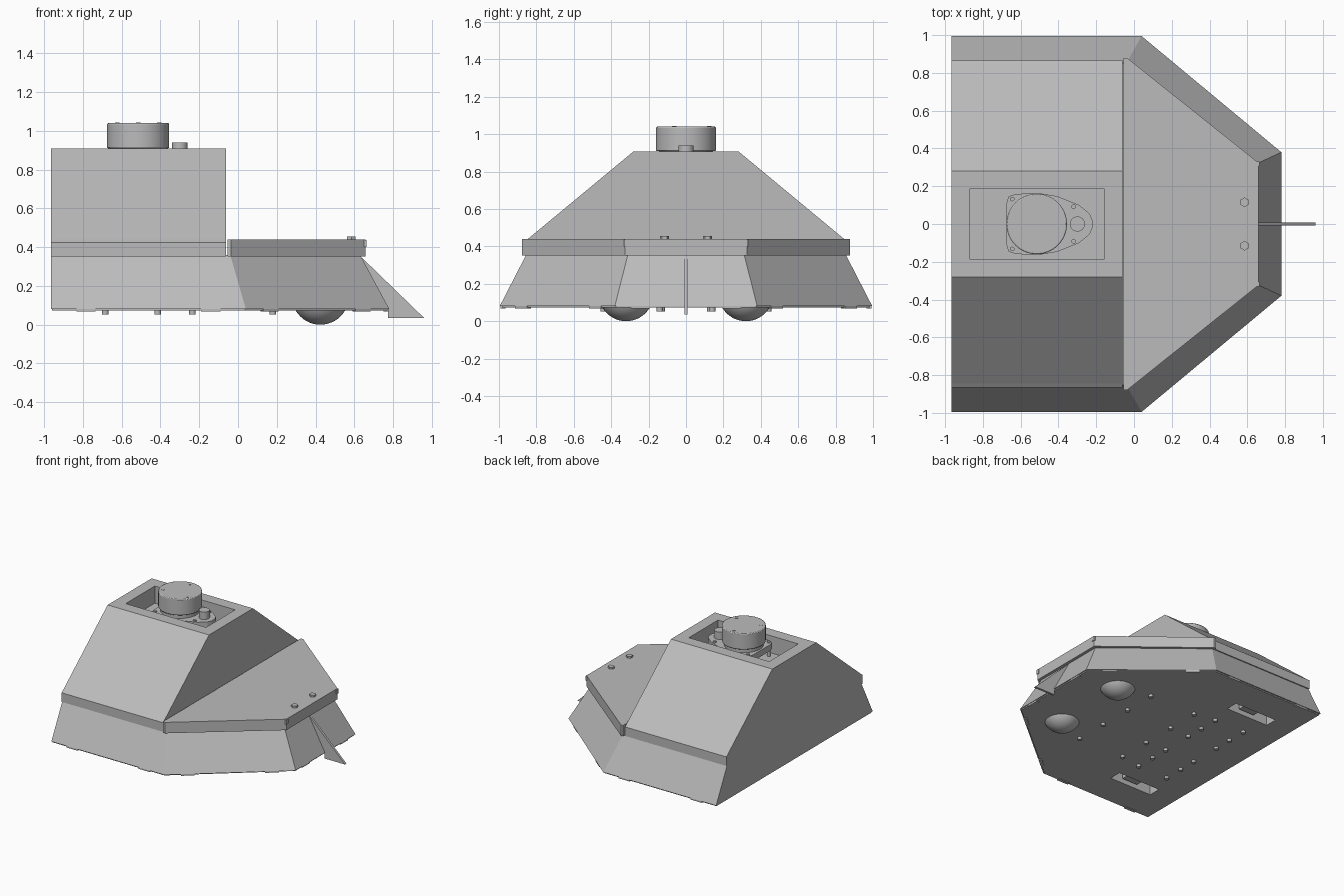
import bpy, bmesh, math
from mathutils import Vector

cube = bpy.data.objects.get("Cube")
if cube:
    bpy.data.objects.remove(cube)

GREY = bpy.data.materials.new("plain grey")
GREY.use_nodes = True
GREY.diffuse_color = (0.5, 0.5, 0.5, 1)
GREY.node_tree.nodes["Principled BSDF"].inputs["Base Color"].default_value = (0.5, 0.5, 0.5, 1)


def finish(name, bm):
    bmesh.ops.recalc_face_normals(bm, faces=bm.faces)
    mesh = bpy.data.meshes.new(name)
    bm.to_mesh(mesh)
    bm.free()
    mesh.materials.append(GREY)
    obj = bpy.data.objects.new(name, mesh)
    bpy.context.collection.objects.link(obj)
    return obj


def loft(name, low, high):
    """Solid between two matching rings of 3D points."""
    bm = bmesh.new()
    a = [bm.verts.new(p) for p in low]
    b = [bm.verts.new(p) for p in high]
    bm.faces.new(a)
    bm.faces.new(b)
    for i in range(len(a)):
        j = (i + 1) % len(a)
        bm.faces.new((a[i], a[j], b[j], b[i]))
    return finish(name, bm)


def ring(half, z):
    """Mirror a half outline across the centre line at height z."""
    return [(x, y, z) for x, y in half] + [(x, -y, z) for x, y in reversed(half)]


def slab(name, half, z0, z1):
    return loft(name, ring(half, z0), ring(half, z1))


def box(name, x0, x1, y0, y1, z0, z1):
    outline = [(x0, y0), (x1, y0), (x1, y1), (x0, y1)]
    return loft(name, [(x, y, z0) for x, y in outline], [(x, y, z1) for x, y in outline])


def smooth(obj):
    bpy.ops.object.select_all(action='DESELECT')
    obj.select_set(True)
    bpy.context.view_layer.objects.active = obj
    bpy.ops.object.shade_smooth_by_angle(angle=math.radians(35))


def cylinder(name, x, y, r, z0, z1, sides=16, bevel=0):
    bpy.ops.mesh.primitive_cylinder_add(vertices=sides, radius=r, depth=z1 - z0,
                                        location=(x, y, (z0 + z1) / 2))
    obj = bpy.context.object
    obj.name = name
    obj.data.materials.append(GREY)
    if bevel:
        mod = obj.modifiers.new("soft rim", 'BEVEL')
        mod.width, mod.segments = bevel, 2
    if sides > 8:
        smooth(obj)
    return obj


def cut(obj, cutter):
    mod = obj.modifiers.new("cut", 'BOOLEAN')
    mod.operation, mod.object, mod.solver = 'DIFFERENCE', cutter, 'EXACT'
    bpy.ops.object.select_all(action='DESELECT')
    obj.select_set(True)
    bpy.context.view_layer.objects.active = obj
    bpy.ops.object.modifier_apply(modifier=mod.name)
    bpy.data.objects.remove(cutter)


# Base plate and sloped skirt
base_half = [(-0.965, 0.995), (0.04, 0.995), (0.78, 0.38)]
top_half = [(-0.965, 0.852), (-0.04, 0.852), (0.63, 0.31)]
base = slab("base_plate", [(-0.96, 0.985), (0.036, 0.985), (0.772, 0.375)], 0.073, 0.09)
skirt = loft("skirt", ring(base_half, 0.082), ring(top_half, 0.36))

# Wheel slots through the underside, with a drive block in each
for side in (-1, 1):
    y = 0.67 * side
    for part in (base, skirt):
        cut(part, box("slot_cutter", -0.76, -0.38, y - 0.05, y + 0.05, 0.03, 0.17))
    box("drive_block", -0.62, -0.48, y - 0.035, y + 0.035, 0.1, 0.18)

# Rear cover: vertical band, then a hip up to the flat top
profile = [(-0.865, 0.352), (0.865, 0.352), (0.865, 0.425), (0.845, 0.44),
           (0.28, 0.908), (-0.28, 0.908), (-0.845, 0.44), (-0.865, 0.425)]
cover = loft("rear_cover", [(-0.965, y, z) for y, z in profile],
             [(-0.062, y, z) for y, z in profile])
cut(cover, box("well_cutter", -0.87, -0.155, -0.185, 0.185, 0.77, 1.0))

# Front lid
slab("front_lid", [(-0.055, 0.878), (-0.035, 0.878), (0.658, 0.325)], 0.352, 0.44)
for side in (-1, 1):
    cylinder("lid_bolt", 0.585, 0.115 * side, 0.025, 0.43, 0.455, 6)
    box("lid_corner_tab", 0.635, 0.664, 0.32 * side - 0.012, 0.32 * side + 0.012, 0.40, 0.436)

# Scanner: teardrop carrier on posts, drum and drive pulley
carrier = slab("scanner_carrier", [(-0.675, 0.11), (-0.665, 0.145), (-0.63, 0.158),
               (-0.515, 0.165), (-0.41, 0.148), (-0.29, 0.1), (-0.235, 0.055), (-0.22, 0.02)],
               0.83, 0.88)
cylinder("scanner_neck", -0.515, 0, 0.145, 0.87, 0.915, 48)
cylinder("scanner_drum", -0.515, 0, 0.16, 0.91, 1.04, 64, 0.006)
cylinder("drive_pulley", -0.30, 0, 0.04, 0.87, 0.94, 32)
for x, y in [(-0.32, 0.092), (-0.645, 0.132)]:
    for side in (-1, 1):
        cylinder("carrier_post", x, y * side, 0.012, 0.765, 0.89)
for k in range(3):
    a = math.radians(90 + 120 * k)
    cylinder("drum_screw", -0.515 + 0.125 * math.cos(a), 0.125 * math.sin(a), 0.012, 1.03, 1.043)

# Nose fin
fin = [(0.63, 0.345), (0.64, 0.345), (0.96, 0.035), (0.775, 0.035), (0.775, 0.085)]
loft("nose_fin", [(x, -0.009, z) for x, z in fin], [(x, 0.009, z) for x, z in fin])

# Ball casters
for side in (-1, 1):
    bpy.ops.mesh.primitive_uv_sphere_add(segments=40, ring_count=24, radius=0.147,
                                         location=(0.425, 0.32 * side, 0.147))
    ball = bpy.context.object
    ball.name = "ball_caster"
    ball.data.materials.append(GREY)
    smooth(ball)

# Underside bolts in four rows
rows = [(0.18, (0.14, 0.41)), (-0.235, (0.14, 0.41)),
        (-0.415, (0.13, 0.28, 0.44)), (-0.685, (0.13, 0.28, 0.44))]
for x, spots in rows:
    for y in spots:
        for side in (-1, 1):
            cylinder("underside_bolt", x, y * side, 0.017, 0.053, 0.08, 12)

# Skirt tabs folded under the plate edge
edge = [Vector(p) for p in ring(base_half, 0.074)]
for i in range(len(edge) - 1):
    a, b = edge[i], edge[i + 1]
    along = (b - a).normalized()
    inward = along.cross(Vector((0, 0, 1)))
    for t in (0.18, 0.82):
        mid = a.lerp(b, t) + inward * 0.004
        foot = [mid - along * 0.05, mid + along * 0.05,
                mid + along * 0.05 + inward * 0.025, mid - along * 0.05 + inward * 0.025]
        lift = Vector((0, 0, 0.012))
        loft("skirt_tab", [p - lift * 0.5 for p in foot], [p + lift for p in foot])
